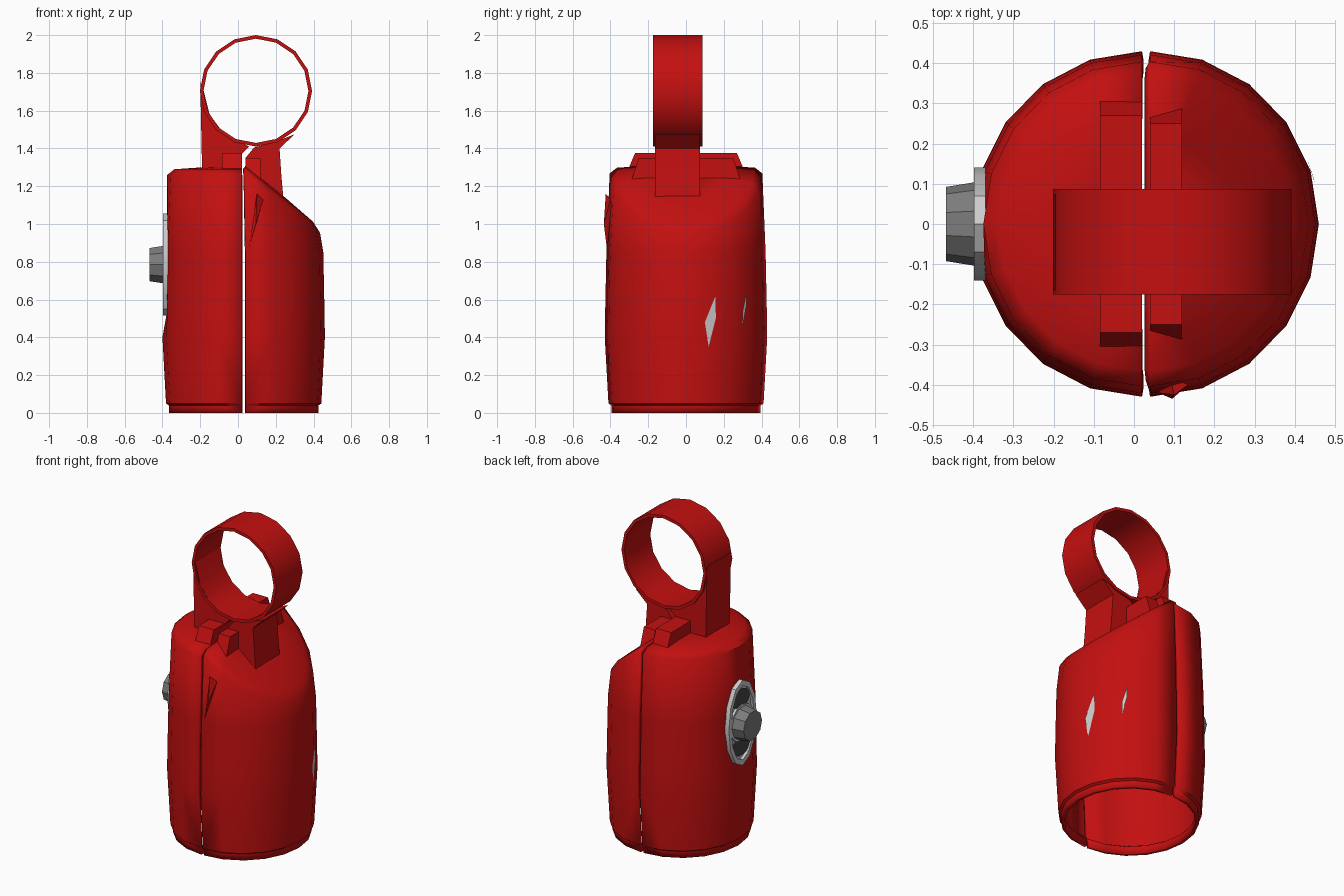
import bpy, bmesh
from math import sin, cos, pi, sqrt
from mathutils import Vector

if "Cube" in bpy.data.objects:
    bpy.data.objects.remove(bpy.data.objects["Cube"])


def material(name, c):
    m = bpy.data.materials.new(name)
    m.diffuse_color = (*c, 1)
    m.use_nodes = True
    m.node_tree.nodes["Principled BSDF"].inputs["Base Color"].default_value = m.diffuse_color
    return m


RED = material("red", (0.55, 0.005, 0.005))
DARK = material("dark_grey", (0.06, 0.06, 0.06))
STEEL = material("mid_grey", (0.2, 0.2, 0.2))


def make(name, verts, faces, mat=None, angle=35, centre=None):
    bm = bmesh.new()
    vs = [bm.verts.new(v) for v in verts]
    for f in faces:
        bm.faces.new([vs[i] for i in f])
    if centre is None:
        bmesh.ops.recalc_face_normals(bm, faces=bm.faces)
    else:
        bm.normal_update()
        for f in bm.faces:
            if f.normal.dot(f.calc_center_median() - Vector(centre)) < 0:
                f.normal_flip()
    me = bpy.data.meshes.new(name)
    bm.to_mesh(me)
    bm.free()
    ob = bpy.data.objects.new(name, me)
    bpy.context.collection.objects.link(ob)
    if mat:
        me.materials.append(mat)
    bpy.ops.object.select_all(action='DESELECT')
    ob.select_set(True)
    bpy.context.view_layer.objects.active = ob
    bpy.ops.object.shade_smooth_by_angle(angle=angle * pi / 180)
    return ob


def prism(name, pts, axis, a, b, mat=None, taper=None):
    """Extrude a 2D outline along x or y; taper=(centre u, centre v, scale)."""
    n = len(pts)
    vs = []
    for k, d in enumerate((a, b)):
        for u, v in pts:
            if taper and k:
                u = taper[0] + (u - taper[0]) * taper[2]
                v = taper[1] + (v - taper[1]) * taper[2]
            vs.append((d, u, v) if axis == 'x' else (u, d, v))
    fs = [[i, (i + 1) % n, (i + 1) % n + n, i + n] for i in range(n)]
    return make(name, vs, fs + [list(range(n)), list(range(n, 2 * n))], mat)


def hoop(name, outer, inner, axis, a, b, mat=None):
    """Band between two matching outlines."""
    n = len(outer)
    vs = [(d, u, v) if axis == 'x' else (u, d, v)
          for d in (a, b) for loop in (outer, inner) for u, v in loop]
    fs = []
    for i in range(n):
        j = (i + 1) % n
        for p, q in ((0, 1), (1, 3), (3, 2), (2, 0)):
            fs.append([p * n + i, p * n + j, q * n + j, q * n + i])
    return make(name, vs, fs, mat)


def ellipse(cu, cv, ru, rv, n):
    return [(cu + ru * cos(2 * pi * i / n), cv + rv * sin(2 * pi * i / n)) for i in range(n)]


# Hollow body halves, the right one with a sloping shoulder
def top_z(side, x):
    return 1.30 if side < 0 else 1.34 - 0.8 * x


def body_half(name, side):
    n = 10
    levels = [(0, .92), (.04, .92), (.05, .955), (.4, 1), (.54, .995), (.85, .98)]
    rows = []
    for k in range(len(levels) + 4):
        row = []
        for i in range(n + 1):
            t = -pi / 2 + pi * i / n
            if k < len(levels):
                z, s = levels[k]
            else:
                s = (.94, .85, .5, 0)[k - len(levels)]
            x = 0.03 + side * (0.01 + 0.42 * s * cos(t))
            y = 0.43 * s * sin(t)
            if k >= len(levels):
                z = top_z(side, x) - (.04 if s == .94 else .01 if s == .85 else 0)
            if side < 0 and z > .5:
                x = max(x, -0.375)
            row.append((x, y, z))
        rows.append(row)
    vs = [p for r in rows[:-1] for p in r] + [rows[-1][0]]
    w = n + 1
    fs = [[k * w + i, k * w + i + 1, (k + 1) * w + i + 1, (k + 1) * w + i]
          for k in range(len(rows) - 2) for i in range(n)]
    fs += [[(len(rows) - 2) * w + i, (len(rows) - 2) * w + i + 1, len(vs) - 1] for i in range(n)]
    ob = make(name, vs, fs, RED, 50, (0.03, 0, 0.6))
    m = ob.modifiers.new("wall", 'SOLIDIFY')
    m.thickness, m.offset = 0.022, -1


body_half("body_left", -1)
body_half("body_right", 1)

# Raised saddle blocks on either side of the split
prism("saddle_left", [(-.31, 1.28), (-.27, 1.375), (.27, 1.375), (.31, 1.28)], 'x', -.085, .02, RED)
prism("saddle_right", [(-.29, 1.23), (-.25, 1.35), (.25, 1.35), (.29, 1.23)], 'x', .04, .12, RED)

# Neck pieces that carry the ring
prism("neck_left", [(-.2, 1.75), (-.19, 1.28), (.02, 1.28), (.02, 1.37), (.06, 1.41),
                    (-.07, 1.47), (-.15, 1.58), (-.185, 1.72)], 'y', -.165, .075, RED)
prism("neck_right", [(.04, 1.28), (.24, 1.14), (.23, 1.25), (.22, 1.4), (.3, 1.475),
                     (.2, 1.435), (.085, 1.405), (.04, 1.35)], 'y', -.165, .075, RED)

# Large ring on top
hoop("ring", ellipse(.095, 1.705, .297, .295, 16), ellipse(.095, 1.705, .278, .276, 16),
     'y', -.175, .087, RED)

# Side plate: frame, dark backing, pads and knob
PZ = .785
hoop("plate_frame", ellipse(0, PZ, .14, .27, 12), ellipse(0, PZ, .115, .235, 12), 'x', -.37, -.398)
prism("plate_backing", ellipse(0, PZ, .12, .24, 12), 'x', -.37, -.38)
for sign, nm in ((1, "upper"), (-1, "lower")):
    prism("pad_" + nm, ellipse(0, PZ + sign * .15, .085, .06, 10), 'x', -.378, -.388, DARK)
prism("knob_collar", ellipse(0, PZ, .12, .115, 12), 'x', -.375, -.395)
prism("knob", ellipse(0, PZ, .105, .105, 10), 'x', -.39, -.468, STEEL, (0, PZ, .88))

# Small triangular rib on the front of the right half
make("front_rib", [(.1, -.425, 1.16), (.135, -.4, 1.13), (.06, -.42, .88), (.095, -.435, 1.0),
                   (.09, -.38, 1.02)],
     [(0, 1, 3), (1, 2, 3), (2, 0, 3), (0, 4, 1), (1, 4, 2), (2, 4, 0)], RED)

# Narrow grey inlays on the right half
for nm, y, z0, z1, w in (("wide", .13, .35, .63, .03), ("narrow", .31, .46, .64, .01)):
    pts = [(y - .01, z0), (y + w, (z0 + z1) / 2 + .02), (y + w, z1), (y - w, (z0 + z1) / 2 - .01)]
    make("inlay_" + nm, [(.04 + .422 * sqrt(1 - (p / .43) ** 2), p, z) for p, z in pts],
         [(0, 1, 2, 3)])
